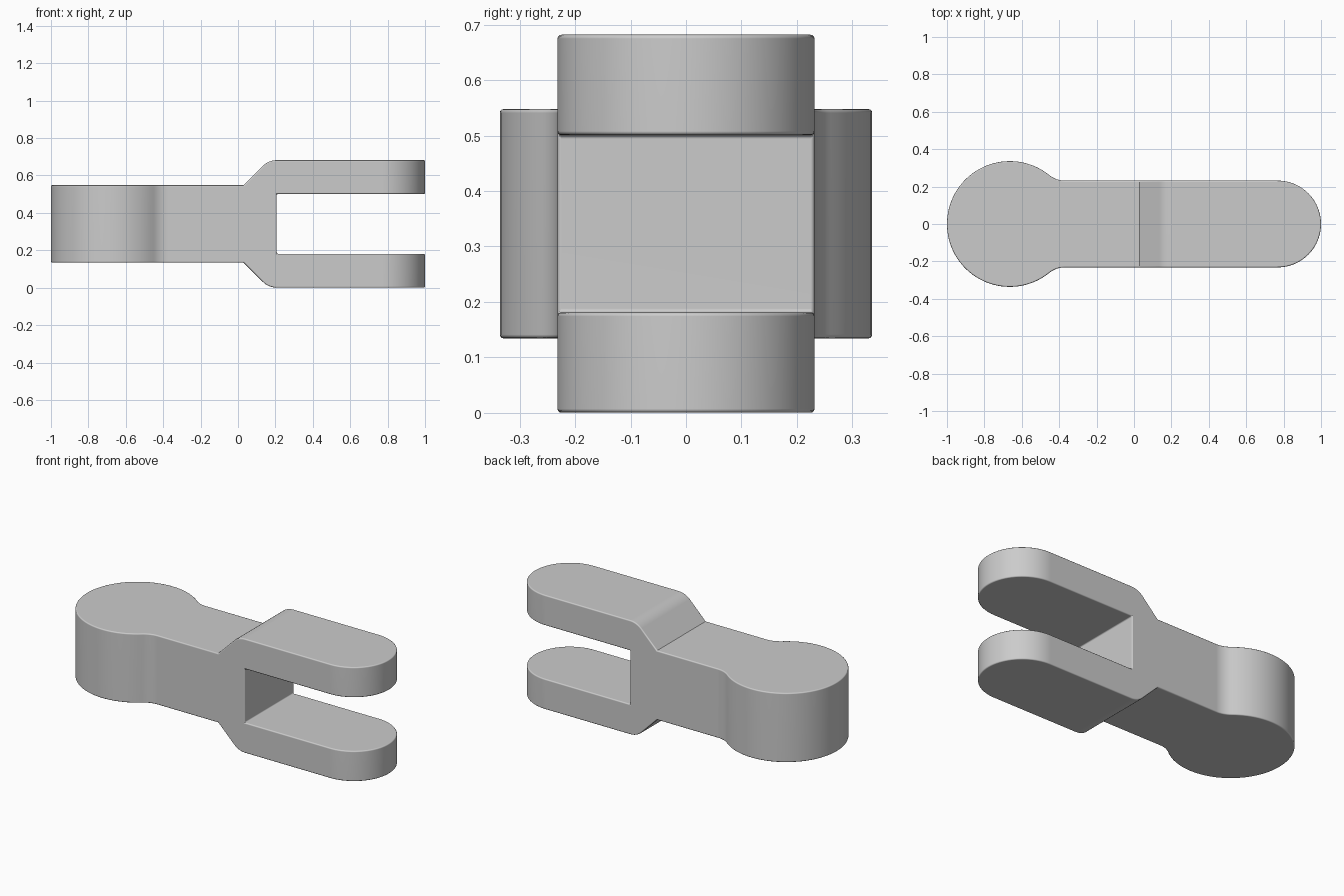
import bpy, bmesh, math

if "Cube" in bpy.data.objects:
    bpy.data.objects.remove(bpy.data.objects["Cube"])

HUB_X, HUB_R = -0.664, 0.336      # round hub
ARM_W = 0.232                     # half width of arm
TIP_X = 1.0 - ARM_W               # centre of fork tips
MID_Z = 0.341


def arc(cx, cy, r, a0, a1, n):
    return [(cx + r * math.cos(a0 + (a1 - a0) * i / n),
             cy + r * math.sin(a0 + (a1 - a0) * i / n)) for i in range(n + 1)]


def prism(name, pts, place, depth):
    bm = bmesh.new()
    face = bm.faces.new([bm.verts.new(place(*p)) for p in pts])
    ext = bmesh.ops.extrude_face_region(bm, geom=[face])
    bmesh.ops.translate(bm, vec=depth, verts=[v for v in ext["geom"] if isinstance(v, bmesh.types.BMVert)])
    bmesh.ops.recalc_face_normals(bm, faces=bm.faces)
    mesh = bpy.data.meshes.new(name)
    bm.to_mesh(mesh)
    bm.free()
    ob = bpy.data.objects.new(name, mesh)
    bpy.context.collection.objects.link(ob)
    return ob


# Plan outline: hub, concave blend, straight arm, rounded tip
f = 0.131
fx = HUB_X + math.sqrt((HUB_R + f) ** 2 - (ARM_W + f) ** 2)
a = math.atan2(ARM_W + f, fx - HUB_X)
half = arc(TIP_X, 0, ARM_W, 0, math.pi / 2, 20)
half += arc(fx, ARM_W + f, f, -math.pi / 2, a - math.pi, 8)
half += arc(HUB_X, 0, HUB_R, a, math.pi, 36)
plan = half + [(x, -y) for x, y in half[-2:0:-1]]

# Side profile: thick shank flaring into a two-pronged fork
r = 0.104
flare = [(-1.1, 0.207), (0.03, 0.207)]
flare += arc(0.207, 0.341 - r, r, math.radians(135), math.pi / 2, 6)
flare += [(1.1, 0.341), (1.1, 0.16), (0.207, 0.16)]
side = flare + [(x, -z) for x, z in reversed(flare)]

body = prism("clevis_link", side, lambda x, z: (x, -0.5, z + MID_Z), (0, 1, 0))
cutter = prism("plan_cutter", plan, lambda x, y: (x, y, -0.5), (0, 0, 2))

# Intersect both outlines, then soften the rims
mod = body.modifiers.new("plan", "BOOLEAN")
mod.operation, mod.solver, mod.object = "INTERSECT", "EXACT", cutter
bev = body.modifiers.new("rim", "BEVEL")
bev.width, bev.segments = 0.007, 3
bev.limit_method, bev.angle_limit = "ANGLE", math.radians(50)
bev.use_clamp_overlap = False

bpy.context.view_layer.objects.active = body
body.select_set(True)
cutter.select_set(False)
for m in ("plan", "rim"):
    bpy.ops.object.modifier_apply(modifier=m)
bpy.data.objects.remove(cutter)
bpy.ops.object.shade_smooth_by_angle(angle=math.radians(35))
wn = body.modifiers.new("shading", "WEIGHTED_NORMAL")
wn.keep_sharp = True

# Plain grey
grey = bpy.data.materials.new("light_grey")
grey.diffuse_color = (0.6, 0.6, 0.6, 1)
grey.use_nodes = True
grey.node_tree.nodes["Principled BSDF"].inputs["Base Color"].default_value = grey.diffuse_color
body.data.materials.clear()
body.data.materials.append(grey)
